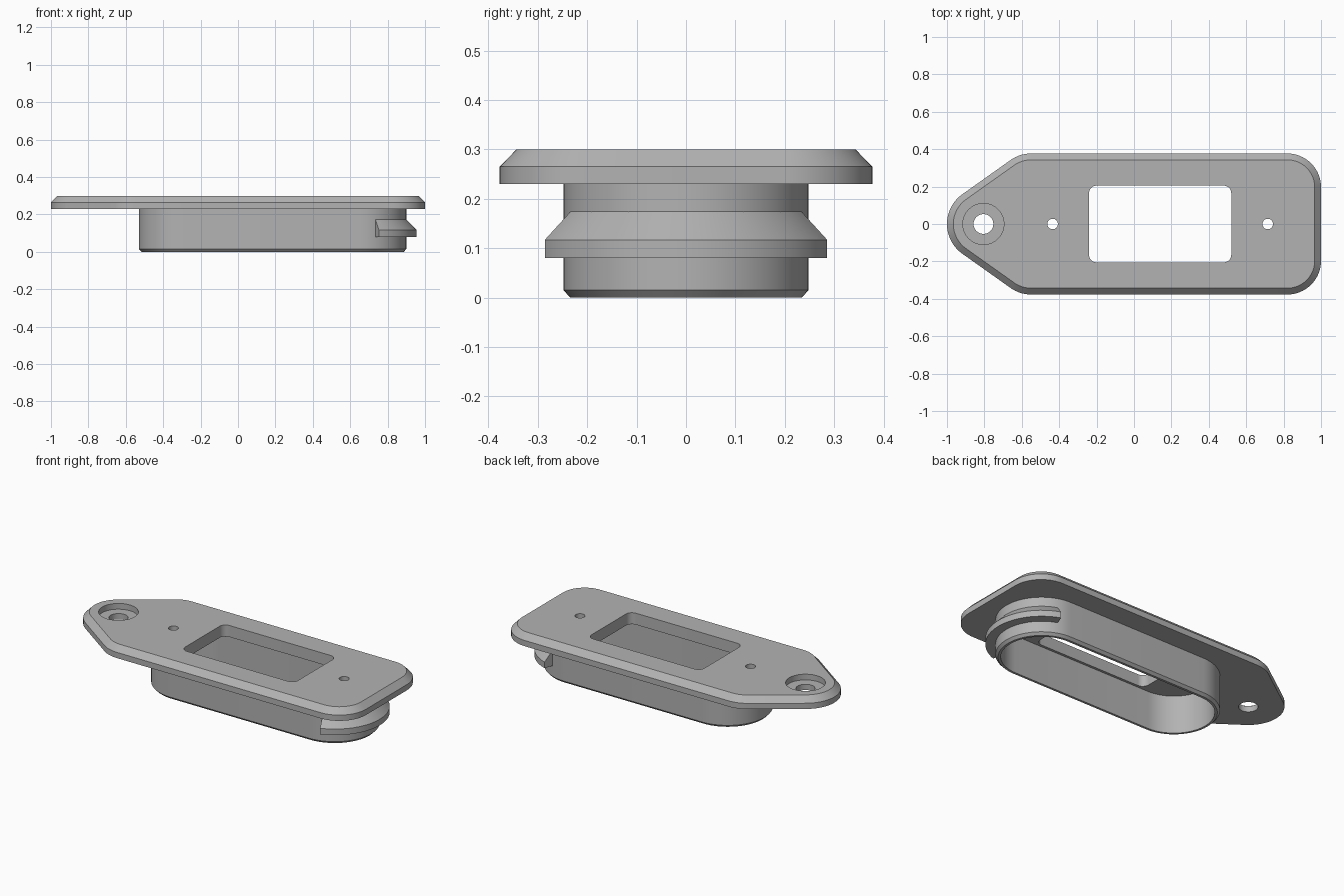
import bpy, bmesh
from math import cos, sin, radians

cube = bpy.data.objects.get("Cube")
if cube:
    bpy.data.objects.remove(cube, do_unlink=True)

grey = bpy.data.materials.new("plain grey")
grey.use_nodes = True
grey.diffuse_color = (0.45, 0.45, 0.45, 1)
grey.node_tree.nodes["Principled BSDF"].inputs["Base Color"].default_value = grey.diffuse_color


def outline(arcs, z, inset=0, steps=16):
    """Closed outline joining arcs (cx, cy, radius, start, end), shrunk by inset."""
    pts = []
    for cx, cy, r, a, b in arcs:
        for i in range(steps + 1):
            t = radians(a + (b - a) * i / steps)
            pts.append((cx + (r - inset) * cos(t), cy + (r - inset) * sin(t), z))
    return pts


def loft(name, loops, ring=False):
    """Skin between matching loops; a ring closes on itself, others get end caps."""
    bm = bmesh.new()
    rows = [[bm.verts.new(p) for p in loop] for loop in loops]
    pairs = list(zip(rows, rows[1:]))
    if ring:
        pairs.append((rows[-1], rows[0]))
    else:
        bm.faces.new(rows[0])
        bm.faces.new(rows[-1])
    for low, high in pairs:
        for i in range(len(low)):
            j = (i + 1) % len(low)
            bm.faces.new((low[i], low[j], high[j], high[i]))
    bmesh.ops.remove_doubles(bm, verts=bm.verts, dist=1e-5)
    bmesh.ops.recalc_face_normals(bm, faces=bm.faces)
    mesh = bpy.data.meshes.new(name)
    bm.to_mesh(mesh)
    bm.free()
    mesh.materials.append(grey)
    obj = bpy.data.objects.new(name, mesh)
    bpy.context.collection.objects.link(obj)
    return obj


def activate(obj):
    bpy.ops.object.select_all(action='DESELECT')
    obj.select_set(True)
    bpy.context.view_layer.objects.active = obj


def cut(target, arcs, bottom, top):
    """Cut a straight-sided hole of the given outline."""
    cutter = loft("cutter", [outline(arcs, bottom), outline(arcs, top)])
    cutter.hide_render = True
    mod = target.modifiers.new("hole", 'BOOLEAN')
    mod.operation = 'DIFFERENCE'
    mod.solver = 'EXACT'
    mod.object = cutter
    activate(target)
    bpy.ops.object.modifier_apply(modifier=mod.name)
    bpy.data.objects.remove(cutter, do_unlink=True)


def circle(x, r):
    return [(x, 0, r, 0, 180), (x, 0, r, 180, 360)]


# Cover plate: rounded rectangle tapering to a rounded tab, bevelled on top
plate_arcs = [
    (0.82, 0.197, 0.18, 0, 90),
    (-0.55, 0.187, 0.19, 90, 125),
    (-0.805, 0, 0.195, 125, 235),
    (-0.55, -0.187, 0.19, 235, 270),
    (0.82, -0.197, 0.18, 270, 360),
]
plate = loft("cover_plate", [
    outline(plate_arcs, 0.23),
    outline(plate_arcs, 0.265),
    outline(plate_arcs, 0.30, 0.034),
])

# Window, pin holes, and the counterbored screw hole
r = 0.04
window_arcs = [(cx, cy, r, a, a + 90) for cx, cy, a in (
    (0.52 - r, 0.205 - r, 0), (-0.24 + r, 0.205 - r, 90),
    (-0.24 + r, -0.205 + r, 180), (0.52 - r, -0.205 + r, 270))]
cut(plate, window_arcs, 0.1, 0.4)
for x, radius in ((-0.435, 0.028), (0.715, 0.028), (-0.805, 0.053)):
    cut(plate, circle(x, radius), 0.1, 0.4)
cut(plate, circle(-0.805, 0.11), 0.265, 0.4)

# Hollow stadium-shaped sleeve under the plate, with a bevelled bottom edge
END_X, END_R, WALL = 0.652, 0.248, 0.028
sleeve_arcs = [(END_X, 0, END_R, -90, 90), (-0.282, 0, END_R, 90, 270)]
sleeve = loft("sleeve", [
    outline(sleeve_arcs, 0.235, 0, 32),
    outline(sleeve_arcs, 0.015, 0, 32),
    outline(sleeve_arcs, 0, 0.014, 32),
    outline(sleeve_arcs, 0, WALL, 32),
    outline(sleeve_arcs, 0.235, WALL, 32),
], ring=True)

# Snap lip wrapped round the right end of the sleeve
lip_profile = [(0.235, 0.08), (0.303, 0.08), (0.303, 0.117), (0.247, 0.175), (0.235, 0.175)]
SPAN, STEPS = 70.5, 32
lip_loops = []
for i in range(STEPS + 1):
    t = radians(-SPAN + 2 * SPAN * i / STEPS)
    lip_loops.append([(END_X + d * cos(t), d * sin(t), z) for d, z in lip_profile])
lip = loft("snap_lip", lip_loops)

for part in (plate, sleeve, lip):
    activate(part)
    bpy.ops.object.shade_smooth_by_angle(angle=radians(30))
